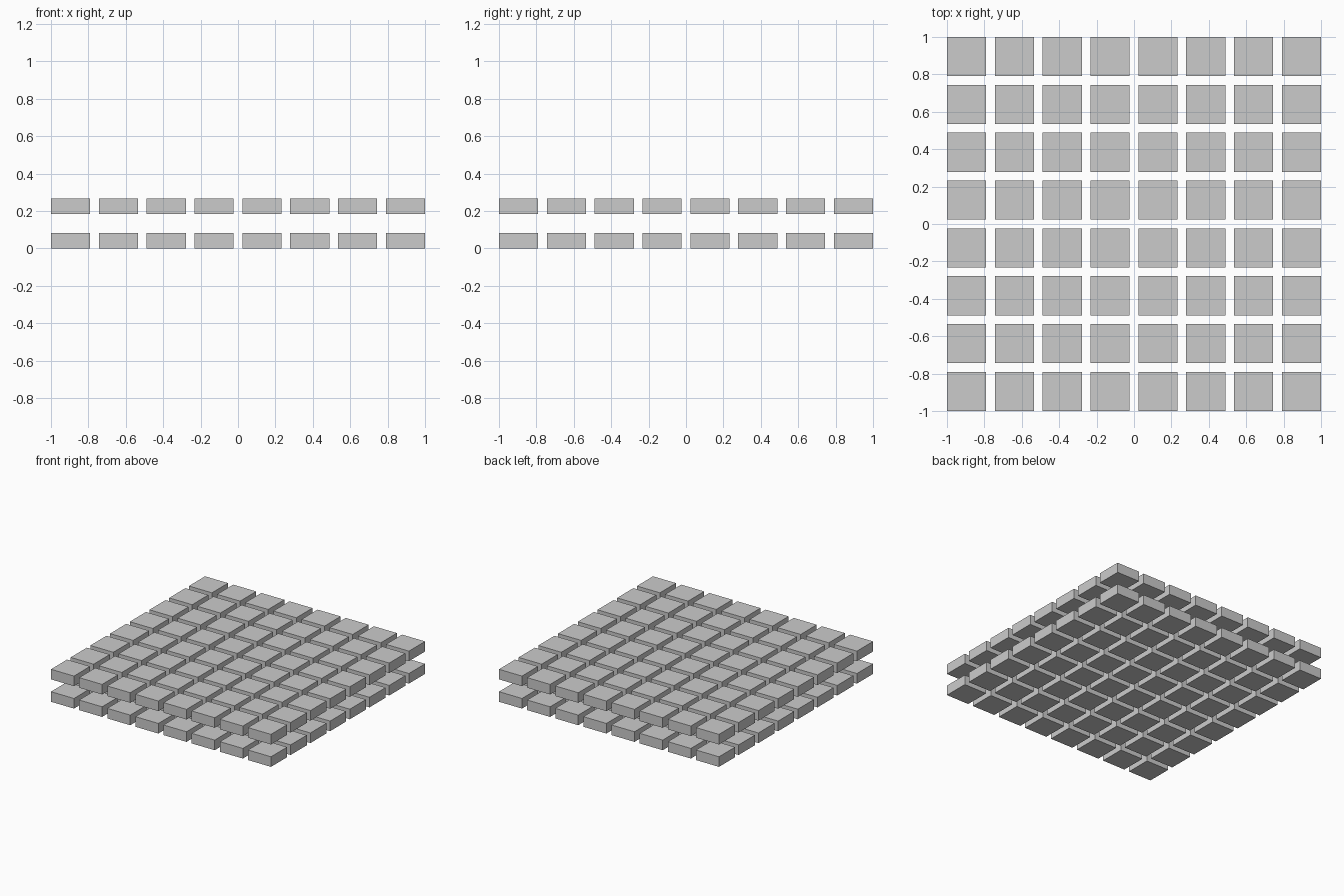
import bpy, bmesh
from mathutils import Matrix

if "Cube" in bpy.data.objects:
    bpy.data.objects.remove(bpy.data.objects["Cube"])

N = 8            # blocks per side
SIZE = 0.209     # block width
THICK = 0.083    # block height
PITCH = (2 - SIZE) / (N - 1)


def block_layer(name, z):
    """Square grid of separate flat blocks whose undersides sit at z."""
    bm = bmesh.new()
    for i in range(N):
        for j in range(N):
            x = -1 + SIZE / 2 + i * PITCH
            y = -1 + SIZE / 2 + j * PITCH
            bmesh.ops.create_cube(
                bm, size=1,
                matrix=Matrix.Translation((x, y, z + THICK / 2))
                @ Matrix.Diagonal((SIZE, SIZE, THICK, 1)))
    mesh = bpy.data.meshes.new(name)
    bm.to_mesh(mesh)
    bm.free()
    bpy.context.collection.objects.link(bpy.data.objects.new(name, mesh))


# Two stacked layers of blocks
block_layer("lower_blocks", 0)
block_layer("upper_blocks", 0.184)
